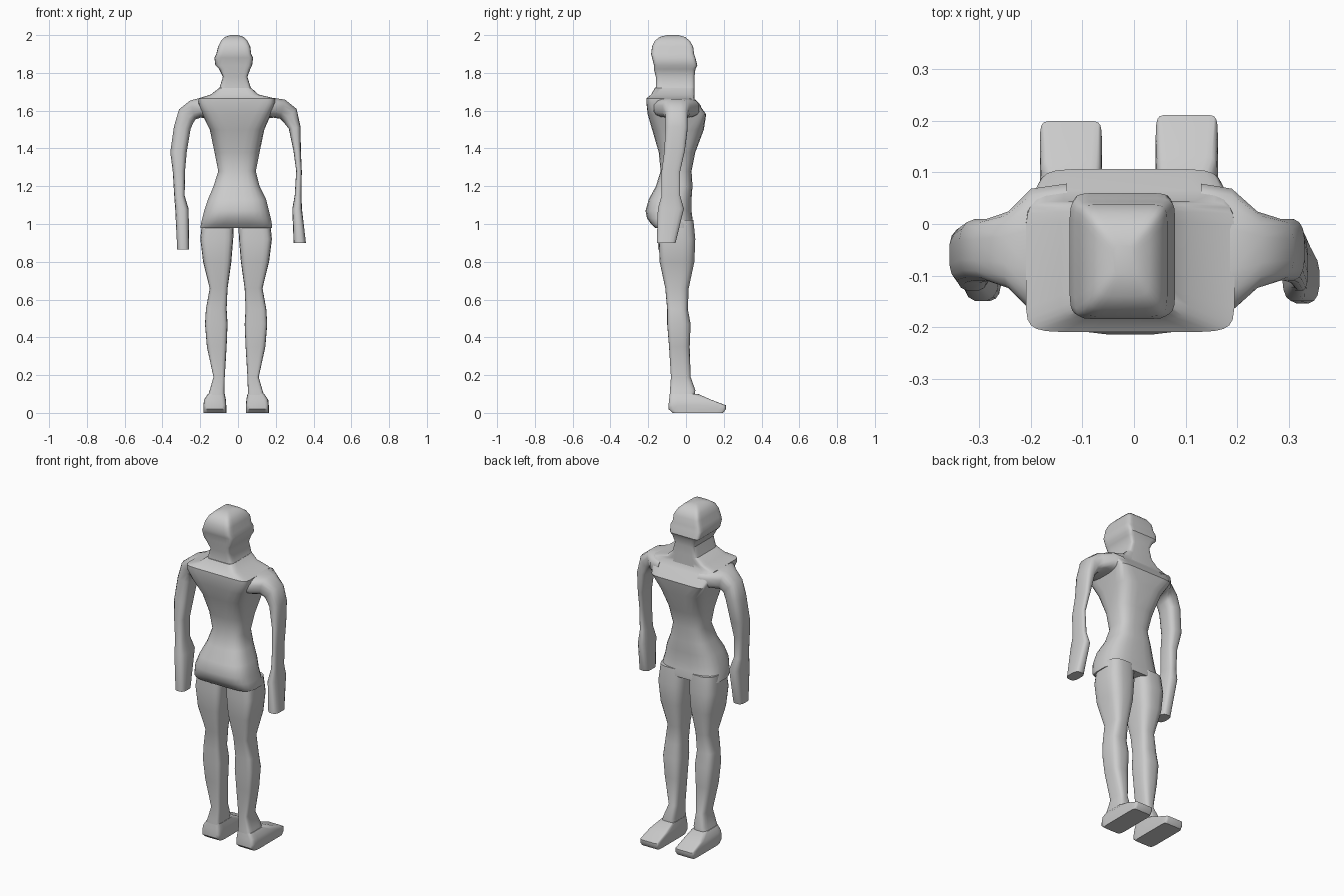
import bpy
import bmesh
from math import sin, cos, pi, radians, copysign
from mathutils import Matrix, Vector

default = bpy.data.objects.get("Cube")
if default:
    bpy.data.objects.remove(default, do_unlink=True)

CM = 0.01  # tables below are in hundredths of a unit

grey = bpy.data.materials.new("plain grey")
grey.use_nodes = True
tone = (0.6, 0.6, 0.6, 1.0)
grey.diffuse_color = tone
grey.node_tree.nodes["Principled BSDF"].inputs["Base Color"].default_value = tone


def rounded_ring(half_x, half_y, back, front, sides):
    """Rounded rectangle; a higher power makes its back or front corners squarer."""
    points = []
    for i in range(sides):
        angle = 2 * pi * (i + 0.5) / sides
        c, s = cos(angle), sin(angle)
        power = front if s > 0 else back
        px = copysign(abs(c) ** (2 / power), c) * half_x
        py = copysign(abs(s) ** (2 / power), s) * half_y
        points.append(Vector((px, py, 0)))
    return points


def loft(name, rings, smooth_angle=40):
    """Skin a list of point rings into a closed, smooth shaded object."""
    bm = bmesh.new()
    loops = [[bm.verts.new(p) for p in ring] for ring in rings]
    sides = len(loops[0])
    for low, high in zip(loops, loops[1:]):
        for i in range(sides):
            j = (i + 1) % sides
            bm.faces.new((low[i], low[j], high[j], high[i]))
    bm.faces.new(loops[0])
    bm.faces.new(loops[-1])
    bmesh.ops.recalc_face_normals(bm, faces=bm.faces)
    mesh = bpy.data.meshes.new(name)
    bm.to_mesh(mesh)
    bm.free()
    mesh.materials.append(grey)
    obj = bpy.data.objects.new(name, mesh)
    bpy.context.collection.objects.link(obj)
    bpy.ops.object.select_all(action="DESELECT")
    obj.select_set(True)
    bpy.context.view_layer.objects.active = obj
    bpy.ops.object.shade_smooth_by_angle(angle=radians(smooth_angle))


def upright(name, table, sides=24, place=lambda p: p):
    """Loft level rings: height, x range, y range, back and front power."""
    rings = []
    for z, x0, x1, y0, y1, back, front in table:
        centre = Vector(((x0 + x1) / 2, (y0 + y1) / 2, z))
        ring = rounded_ring((x1 - x0) / 2, (y1 - y0) / 2, back, front, sides)
        rings.append([place((p + centre) * CM) for p in ring])
    loft(name, rings)


def limb(name, table, side):
    """Loft tilted rings: x, y, z, half width, half depth and tilt."""
    rings = []
    for x, y, z, wide, deep, tilt in table:
        turn = Matrix.Rotation(radians(-tilt), 3, "Y")
        ring = [turn @ p + Vector((x, y, z)) for p in rounded_ring(wide, deep, 3, 3, 16)]
        rings.append([Vector((p.x * side, p.y, p.z)) * CM for p in ring])
    loft(name, rings, 50)


# Torso from the hem to the sloping base of the neck
upright("torso", [
    (98, -20, 18, -16.5, 4, 4, 3),
    (100, -19.7, 18, -18.5, 4, 4, 3),
    (103, -19, 17.5, -20.7, 3.5, 3, 3),
    (107, -18, 16.5, -21.5, 3, 3, 3),
    (113, -16, 15, -19.8, 3, 3, 3),
    (120, -13, 11.5, -16, 3.5, 3, 3),
    (128, -10.5, 9.5, -13.5, 3, 3, 3),
    (138, -12.5, 11.5, -14.5, 5, 3, 3),
    (150, -15, 14, -18, 9.5, 4, 4),
    (158, -19, 17.5, -20.3, 10.7, 6, 8),
    (164, -21, 19.5, -21, 6.5, 9, 9),
    (166.5, -21, 19.5, -21, 4.5, 9, 9),
    (168.5, -14.5, 11, -18.5, 4.5, 8, 9),
    (172, -10, 7, -16.5, 4.5, 8, 9),
])

# Neck and head, nearly square in plan with a flat front
upright("head", [
    (166, -12, 9, -16.5, 4.5, 9, 10),
    (173, -9.5, 6.5, -16, 4.5, 9, 10),
    (178, -8, 5, -16, 4.5, 9, 10),
    (182, -10, 6.5, -17, 5, 9, 10),
    (184, -12, 7.5, -17, 6, 9, 10),
    (188, -12.5, 8, -18, 5, 9, 10),
    (190, -11.5, 7, -18.5, 4.3, 9, 10),
    (194, -10.5, 6.5, -18, 3.8, 8, 10),
    (197, -9, 5, -16.5, 2, 8, 10),
    (199, -7, 3, -14, -0.5, 6, 8),
    (200, -4, 0, -10, -4, 4, 4),
])

# Legs and square toed feet, mirrored about the body centre line
LEG = [
    (4, 6, 16.5, -9, 4, 6, 4),
    (12, 6.2, 14, -8.5, 5, 6, 4),
    (19, 6, 12, -8, 2.5, 5, 3),
    (35, 5, 15.5, -9, 2, 5, 3),
    (47, 4.5, 16.5, -10, 2.5, 5, 3),
    (55, 5, 16, -10, 1, 5, 3),
    (66, 4.5, 14, -11, 1.5, 5, 3),
    (80, 2.5, 17.5, -14, 4.5, 5, 3),
    (92, 1.5, 19, -14.5, 5, 5, 3),
    (102, 1, 18, -14, 4, 4, 3),
]
FOOT = [
    (0, 5.2, 17.3, -7, 18.5, 9, 12),
    (2, 5.2, 17.3, -9.3, 20, 9, 12),
    (4, 5.2, 17.3, -9.3, 20, 9, 12),
    (7, 5.4, 17, -9, 12.5, 7, 9),
    (10, 6, 15, -8.6, 6.5, 6, 5),
]
for word, side, toe in (("left", 1, 1.06), ("right", -1, 1)):
    def place(p, side=side, toe=toe):
        return Vector((p.x * side - 0.01, p.y * (toe if p.y > 0.1 else 1), p.z))
    upright(word + "_leg", LEG, 20, place)
    upright(word + "_foot", FOOT, 20, place)

# Arms reach sideways out of the shoulder, then hang to flat hands
limb("left_arm", [
    (13, -5, 161, 5, 13, 90),
    (19, -5, 161.5, 5.3, 12, 90),
    (23.5, -5, 160.8, 5.3, 7.5, 75),
    (27.5, -5, 157.5, 5, 6, 45),
    (30, -5, 151, 3.2, 6, 10),
    (31.3, -6, 139, 2, 5.5, 0),
    (32.3, -8, 128, 1.5, 5, 0),
    (31.8, -8, 115, 1.8, 5, 0),
    (31.3, -8, 108, 2.6, 7, 0),
    (32.7, -10.5, 90, 3.3, 5, 0),
], 1)
limb("right_arm", [
    (13, -5, 161, 5, 13, 90),
    (20, -5, 161.5, 5.3, 12, 90),
    (24, -5, 160.3, 5.3, 7.5, 75),
    (27.5, -5, 157, 5.3, 6, 45),
    (29.5, -5, 151, 4.5, 6, 10),
    (31.5, -6, 138, 4.4, 5.5, 0),
    (31.3, -8, 128, 3.3, 5, 0),
    (31, -8, 115, 2.8, 5, 0),
    (29.7, -8, 108, 3.6, 7, 0),
    (29, -10.5, 86.5, 3.2, 4.5, 0),
], -1)
